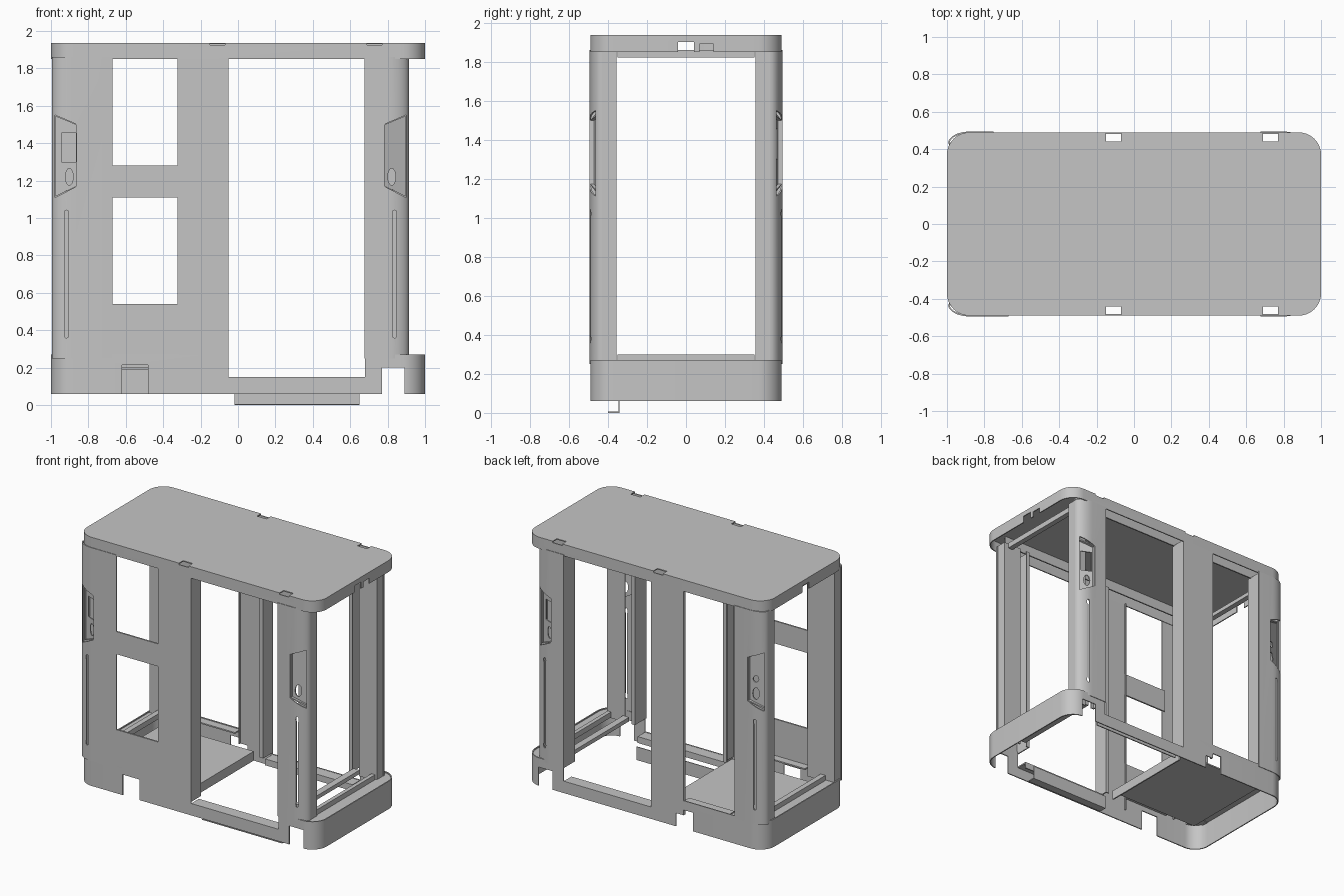
import bpy, bmesh, math
from mathutils import Vector

old = bpy.data.objects.get("Cube")
if old:
    bpy.data.objects.remove(old, do_unlink=True)

GREY = (0.56, 0.56, 0.56, 1)
mat = bpy.data.materials.new("sheet_metal_grey")
mat.use_nodes = True
mat.diffuse_color = GREY
bsdf = next(n for n in mat.node_tree.nodes if n.type == 'BSDF_PRINCIPLED')
bsdf.inputs["Base Color"].default_value = GREY
bsdf.inputs["Roughness"].default_value = 0.6

HALF_W, HALF_D, R, T = 1.0, 0.49, 0.12, 0.008


def finish(name, bm, fix=True):
    if fix:
        bmesh.ops.recalc_face_normals(bm, faces=bm.faces)
    me = bpy.data.meshes.new(name)
    bm.to_mesh(me)
    bm.free()
    ob = bpy.data.objects.new(name, me)
    bpy.context.collection.objects.link(ob)
    me.materials.append(mat)
    return ob


def apply(ob, mod):
    bpy.context.view_layer.objects.active = ob
    bpy.ops.object.modifier_apply(modifier=mod.name)


def thicken(ob, offset=0):
    m = ob.modifiers.new("thickness", 'SOLIDIFY')
    m.thickness, m.offset, m.use_even_offset = T, offset, True
    apply(ob, m)
    return ob


def cut(ob, cutter):
    m = ob.modifiers.new("cut", 'BOOLEAN')
    m.operation, m.solver, m.object = 'DIFFERENCE', 'EXACT', cutter
    apply(ob, m)
    bpy.data.objects.remove(cutter, do_unlink=True)


def smooth(ob):
    bpy.ops.object.select_all(action='DESELECT')
    ob.select_set(True)
    bpy.context.view_layer.objects.active = ob
    bpy.ops.object.shade_smooth_by_angle(angle=math.radians(30))


def boxes(name, specs):
    """One mesh of boxes, each given as (x0, x1, y0, y1, z0, z1)."""
    bm = bmesh.new()
    for x0, x1, y0, y1, z0, z1 in specs:
        made = bmesh.ops.create_cube(bm, size=1)["verts"]
        bmesh.ops.scale(bm, verts=made, vec=(x1 - x0, y1 - y0, z1 - z0))
        bmesh.ops.translate(bm, verts=made,
                            vec=((x0 + x1) / 2, (y0 + y1) / 2, (z0 + z1) / 2))
    return finish(name, bm)


def wall(name, pts, z0, z1, closed=False, top=False):
    """Vertical sheet along a plan outline."""
    bm = bmesh.new()
    lo = [bm.verts.new((x, y, z0)) for x, y in pts]
    hi = [bm.verts.new((x, y, z1)) for x, y in pts]
    n = len(pts)
    for i in range(n if closed else n - 1):
        j = (i + 1) % n
        bm.faces.new((lo[i], lo[j], hi[j], hi[i]))
    if top:
        bm.faces.new(hi)
    return finish(name, bm, closed)


def prism(near, far):
    """Closed solid between two matching outlines."""
    bm = bmesh.new()
    a = [bm.verts.new(p) for p in near]
    b = [bm.verts.new(p) for p in far]
    bm.faces.new(a)
    bm.faces.new(b)
    for i in range(len(a)):
        j = (i + 1) % len(a)
        bm.faces.new((a[i], a[j], b[j], b[i]))
    ob = finish("cutter", bm)
    ob.hide_render = True
    return ob


def arc(cx, cy, start, rx=R, ry=R, steps=10):
    return [(cx + rx * math.cos(start + k * math.pi / 2 / steps),
             cy + ry * math.sin(start + k * math.pi / 2 / steps))
            for k in range(steps + 1)]


outline = []
for q, (sx, sy) in enumerate([(1, 1), (-1, 1), (-1, -1), (1, -1)]):
    outline += arc(sx * (HALF_W - R), sy * (HALF_D - R), q * math.pi / 2)

# Roof: shallow cap, notched at the long edges and the ends
roof = thicken(wall("roof", outline, 1.85, 1.937, True, True), -1)
notches = [(x, x + 0.08, min(s * 0.44, s * 0.52), max(s * 0.44, s * 0.52), 1.925, 2)
           for x in (-0.15, 0.69) for s in (-1, 1)]
cut(roof, boxes("cutter", notches + [(-1.1, 1.1, -0.04, 0.04, 1.8, 1.90),
                                     (0.9, 1.1, 0.07, 0.14, 1.8, 1.89)]))
smooth(roof)

# Base skirt: low in the doorways, with feet cut-outs
base = thicken(wall("base_skirt", outline, 0.06, 0.27, True), -1)
cut(base, boxes("cutter", [(-0.05, 0.68, -0.6, 0.6, 0.15, 0.4)]))
cut(base, boxes("cutter", [(0.77, 0.89, -0.6, 0.6, 0, 0.20),
                           (-0.62, -0.48, -0.6, -0.4, 0, 0.215),
                           (-0.40, -0.26, 0.4, 0.6, 0, 0.20)]))
smooth(base)


def corner(name, sx, sy, edge, width, jamb, plate, display, button):
    """Corner column: curved shell, inner plate, slot and sunken control panel."""
    def P(u, v, z):
        return Vector((sx * (edge - u), sy * (HALF_D - v), z))

    def plan(pts):
        return [P(u, v, 0)[:2] for u, v in pts]

    def hole(ring):
        return prism([P(u, -0.05, z) for u, z in ring], [P(u, 0.11, z) for u, z in ring])

    def oval(u, z, ru, rz):
        return hole([(u + ru * math.cos(t * math.pi / 8), z + rz * math.sin(t * math.pi / 8))
                     for t in range(16)])

    def rect(u0, u1, z0, z1):
        return hole([(u0, z0), (u1, z0), (u1, z1), (u0, z1)])

    shell_plan = arc(0.11, 0.06, math.pi, 0.11, 0.06) + [(width, 0)]
    if jamb:
        shell_plan += [(width, jamb), (width - 0.025, jamb)]
    shell = thicken(wall(name, plan(shell_plan), 0.25, 1.86))
    quad = [(0.012, 1.11), (0.13, 1.17), (0.13, 1.50), (0.012, 1.55)]
    cut(shell, hole(quad))
    cut(shell, rect(0.065, 0.08, 0.36, 1.04))
    cut(shell, oval(0.0725, 1.02, 0.011, 0.022))
    cut(shell, oval(0.0725, 0.38, 0.011, 0.022))
    smooth(shell)
    thicken(wall(name + "_inner_plate", plan(plate), 0.25, 1.86))

    # Sunken panel with a raised rim
    bm = bmesh.new()
    depth = [0.075 if u < 0.1 else 0.022 for u, z in quad]
    inner = [bm.verts.new(P(u, d, z)) for (u, z), d in zip(quad, depth)]
    rim = [bm.verts.new(P(u, d - 0.022, z)) for (u, z), d in zip(quad, depth)]
    bm.faces.new(inner)
    for i in range(4):
        j = (i + 1) % 4
        bm.faces.new((inner[j], inner[i], rim[i], rim[j]))
    panel = thicken(finish(name + "_control_panel", bm, False))
    cut(panel, oval(0.088, 1.22, 0.021, 0.045))
    if display:
        cut(panel, rect(0.045, 0.125, 1.30, 1.455))
    if button:
        cut(panel, oval(0.088, 1.33, 0.018, 0.025))
    smooth(panel)


# Inner plates: an end return on the open bay, a window return on the closed bay
end_return = [(0.004, 0.06), (0.004, 0.13), (0.15, 0.13)]
window_return = [(0.004, 0.06), (0.004, 0.13), (0.22, 0.13), (0.22, 0.004)]
corner("front_right_column", -1, -1, 0.99, 0.32, 0, window_return, True, False)
corner("back_right_column", -1, 1, 0.99, 0.24, 0, window_return, False, True)
corner("front_left_column", 1, -1, 0.91, 0.23, 0.13, end_return, False, False)
corner("back_left_column", 1, 1, 0.91, 0.23, 0.13, end_return, True, False)

# Middle pillars with a door jamb, sills and rails on both long sides
for side, s in (("front", -1), ("back", 1)):
    plan = [(-0.32, s * 0.47), (-0.32, s * 0.486), (-0.054, s * 0.486),
            (-0.054, s * 0.375), (-0.08, s * 0.375)]
    thicken(wall(side + "_middle_pillar", plan, 0.16, 1.86))

    def strip(name, x0, x1, d0, d1, z0, z1):
        y = sorted((s * d0, s * d1))
        boxes(side + name, [(x0, x1, y[0], y[1], z0, z1)])

    strip("_door_sill", -0.05, 0.68, 0.40, 0.485, 0.138, 0.148)
    strip("_sill_lip", -0.05, 0.68, 0.395, 0.403, 0.10, 0.148)
    strip("_roof_rail", -0.95, 0.88, 0.38, 0.39, 1.855, 1.93)
    strip("_window_sill", -0.70, -0.32, 0.42, 0.485, 0.255, 0.265)

# Front window crossbars
boxes("window_middle_bar", [(-0.69, -0.31, -0.49, -0.478, 1.11, 1.28)])
boxes("window_lower_panel", [(-0.69, -0.31, -0.49, -0.478, 0.26, 0.54)])

# Floor tray of the closed bay
boxes("floor_tray", [(-0.88, -0.12, -0.38, 0.36, 0.19, 0.20),
                     (-0.13, -0.12, -0.38, 0.36, 0.13, 0.20)])

# End ledges, sills and headers
ledge = thicken(wall("end_ledges", outline, 0.25, 0.262, True, True), -1)
cut(ledge, boxes("cutter", [(-0.89, 0.88, -0.6, 0.6, 0.2, 0.3)]))
boxes("left_end_sill", [(0.72, 0.77, -0.35, 0.35, 0.27, 0.30),
                        (0.87, 0.90, -0.35, 0.35, 0.26, 0.30)])
boxes("right_end_sill", [(-0.92, -0.88, -0.35, 0.35, 0.26, 0.30)])
boxes("end_headers", [(0.84, 0.88, -0.35, 0.35, 1.82, 1.86),
                      (-0.92, -0.88, -0.35, 0.35, 1.83, 1.86)])

# Angle step under the front doorway
boxes("door_step", [(-0.02, 0.65, -0.40, -0.34, 0, 0.006),
                    (-0.02, 0.65, -0.346, -0.34, 0, 0.10)])
